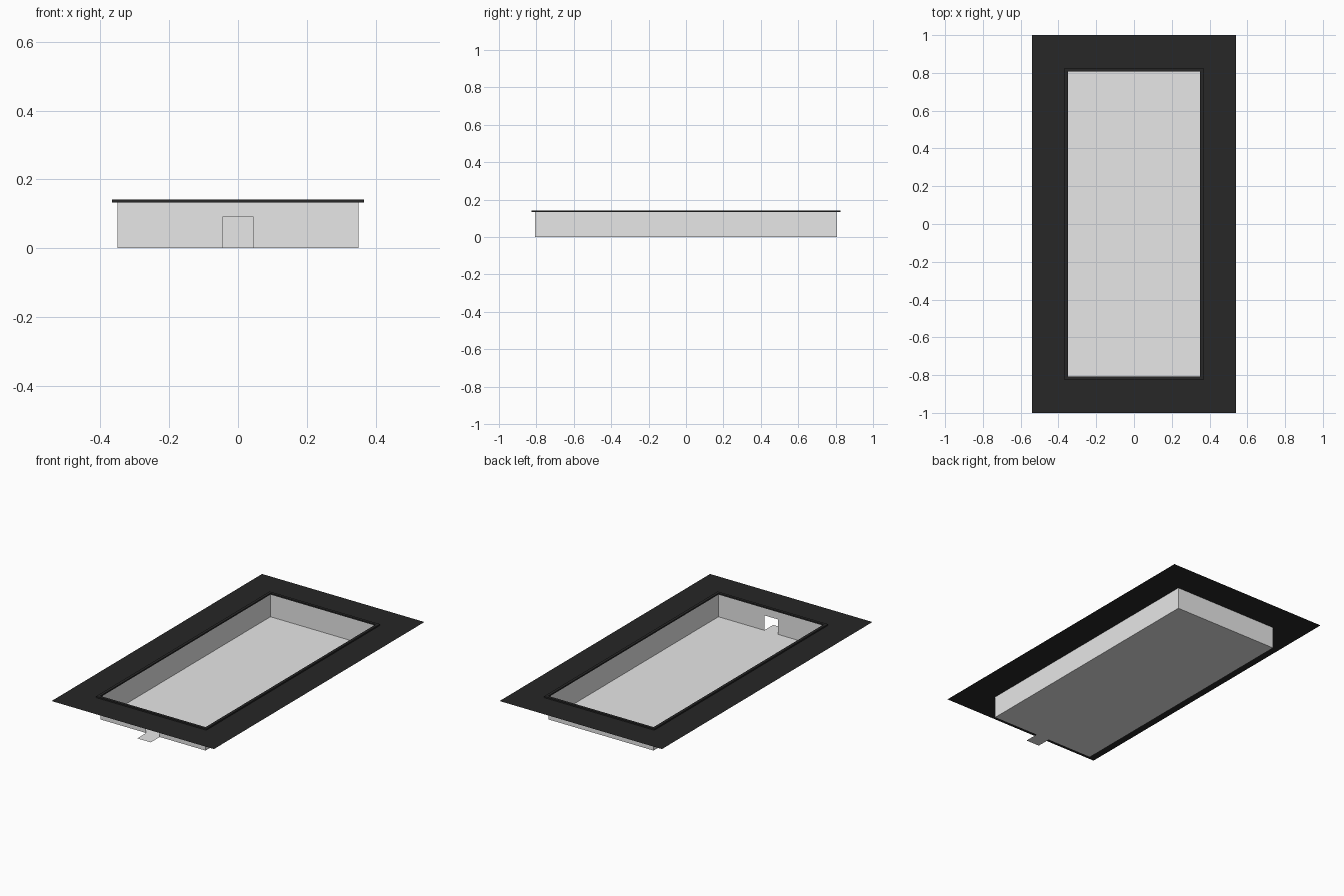
import bpy, bmesh

if "Cube" in bpy.data.objects:
    bpy.data.objects.remove(bpy.data.objects["Cube"])

HX, HY, H = 0.35, 0.808, 0.133      # tray half sizes and depth
DX, DZ, TAB = 0.045, 0.09, 0.085    # doorway half width, height, flap length


def material(name, value):
    m = bpy.data.materials.new(name)
    m.diffuse_color = (value, value, value, 1)
    m.use_nodes = True
    m.node_tree.nodes["Principled BSDF"].inputs["Base Color"].default_value = m.diffuse_color
    return m


grey = material("light grey", 0.8)
black = material("soft black", 0.02)


def make(name, bm, mat):
    bmesh.ops.remove_doubles(bm, verts=bm.verts, dist=1e-5)
    me = bpy.data.meshes.new(name)
    bm.to_mesh(me)
    bm.free()
    me.materials.append(mat)
    ob = bpy.data.objects.new(name, me)
    bpy.context.collection.objects.link(ob)
    return ob


def poly(bm, pts):
    return bm.faces.new([bm.verts.new(p) for p in pts])


def rect(x, y, z):
    return [(-x, -y, z), (x, -y, z), (x, y, z), (-x, y, z)]


def band(bm, a, b):
    # quads joining two four-cornered loops
    for i in range(4):
        j = (i + 1) % 4
        poly(bm, [a[i], a[j], b[j], b[i]])


# tray: thin sheet floor, three plain walls and a front wall with a doorway
bm = bmesh.new()
poly(bm, rect(HX, HY, 0))
lo, hi = rect(HX, HY, 0), rect(HX, HY, H)
for i in (1, 2, 3):
    j = (i + 1) % 4
    poly(bm, [lo[i], lo[j], hi[j], hi[i]])
poly(bm, [(-HX, -HY, 0), (-DX, -HY, 0), (-DX, -HY, DZ), (DX, -HY, DZ),
          (DX, -HY, 0), (HX, -HY, 0), (HX, -HY, H), (-HX, -HY, H)])
make("tray", bm, grey)

# doorway flap folded out flat on the ground
bm = bmesh.new()
poly(bm, [(-DX, -HY - TAB, 0), (DX, -HY - TAB, 0), (DX, -HY, 0), (-DX, -HY, 0)])
make("door_flap", bm, grey)

# wide flat border sheet around the opening
bm = bmesh.new()
band(bm, rect(0.54, 1.0, H), rect(HX, HY, H))
make("border_sheet", bm, black)

# slightly raised lip round the opening
bm = bmesh.new()
ZT = 0.141
ox, oy = HX + 0.017, HY + 0.017
band(bm, rect(ox, oy, H), rect(ox, oy, ZT))
band(bm, rect(ox, oy, ZT), rect(HX, HY, ZT))
band(bm, rect(HX, HY, ZT), rect(HX, HY, H))
make("opening_lip", bm, black)
